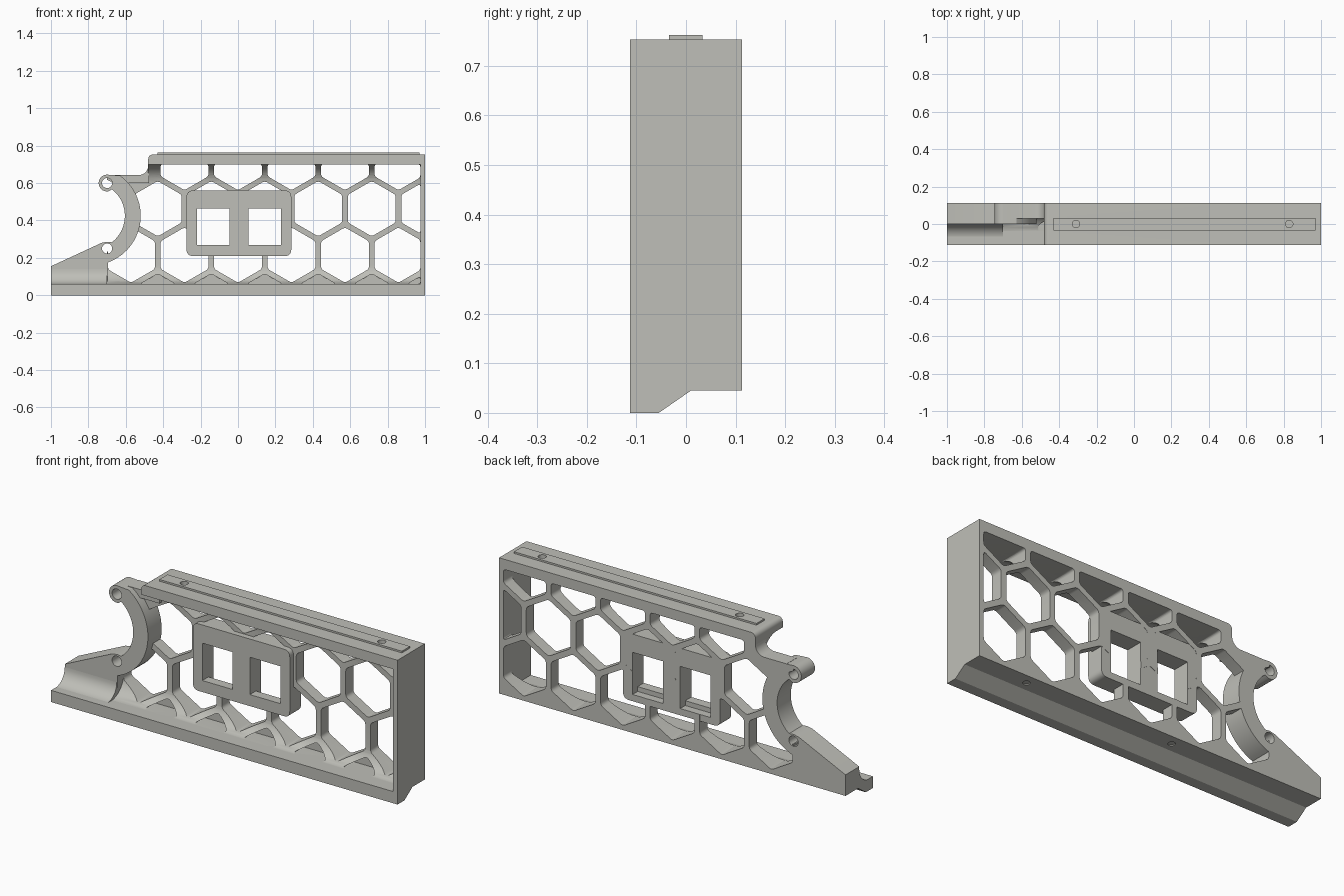
import bpy, bmesh, math
from mathutils import Vector

if "Cube" in bpy.data.objects:
    bpy.data.objects.remove(bpy.data.objects["Cube"])

mat = bpy.data.materials.new("warm_grey")
mat.diffuse_color = (0.52, 0.52, 0.48, 1)
mat.use_nodes = True
mat.node_tree.nodes["Principled BSDF"].inputs["Base Color"].default_value = mat.diffuse_color
FRONT, BACK, FACE = -0.113, 0.113, 0.05   # depth limits, lattice front
TOP = 0.753
parts = []


def prism(name, outlines, axis, a, b, helper=False):
    """Extrude one or more 2D outlines along an axis from a to b."""
    put = {'x': lambda p, t: (t, p[0], p[1]),
           'y': lambda p, t: (p[0], t, p[1]),
           'z': lambda p, t: (p[0], p[1], t)}[axis]
    bm = bmesh.new()
    for pts in outlines:
        lo = [bm.verts.new(put(p, a)) for p in pts]
        hi = [bm.verts.new(put(p, b)) for p in pts]
        bm.faces.new(lo)
        bm.faces.new(hi[::-1])
        n = len(pts)
        for i in range(n):
            j = (i + 1) % n
            bm.faces.new((lo[j], lo[i], hi[i], hi[j]))
    bmesh.ops.recalc_face_normals(bm, faces=bm.faces)
    me = bpy.data.meshes.new(name)
    bm.to_mesh(me)
    bm.free()
    ob = bpy.data.objects.new(name, me)
    bpy.context.collection.objects.link(ob)
    if helper:
        ob.hide_render = True
    else:
        me.materials.append(mat)
        parts.append(ob)
    return ob


def cut(ob, cutters):
    bpy.context.view_layer.objects.active = ob
    for c in cutters:
        m = ob.modifiers.new("cut", 'BOOLEAN')
        m.operation, m.solver, m.object = 'DIFFERENCE', 'EXACT', c
        bpy.ops.object.modifier_apply(modifier=m.name)


def arc(cx, cy, r, a0, a1, n=16):
    return [(cx + r * math.cos(math.radians(a0 + (a1 - a0) * i / n)),
             cy + r * math.sin(math.radians(a0 + (a1 - a0) * i / n))) for i in range(n + 1)]


def circle(cx, cy, r, n=24):
    return arc(cx, cy, r, 0, 360, n)[:-1]


def rect(x0, x1, z0, z1):
    return [(x0, z0), (x1, z0), (x1, z1), (x0, z1)]


def rounded(pts, r, n=4):
    """Replace each corner by a small curve."""
    out = []
    for i, p in enumerate(pts):
        p = Vector(p)
        d0, d1 = Vector(pts[i - 1]) - p, Vector(pts[(i + 1) % len(pts)]) - p
        a = p + d0.normalized() * min(r, d0.length * 0.45)
        b = p + d1.normalized() * min(r, d1.length * 0.45)
        for k in range(n + 1):
            t = k / n
            out.append(tuple(a * (1 - t) ** 2 + p * 2 * t * (1 - t) + b * t * t))
    return out


def clip(pts, i, limit, sign):
    """Keep the part of a polygon on one side of an axis-aligned line."""
    out = []
    for k, q in enumerate(pts):
        p = pts[k - 1]
        dp, dq = sign * (p[i] - limit), sign * (q[i] - limit)
        if (dp >= 0) != (dq >= 0):
            t = dp / (dp - dq)
            out.append((p[0] + (q[0] - p[0]) * t, p[1] + (q[1] - p[1]) * t))
        if dq >= 0:
            out.append(q)
    return out


# Honeycomb cutters
PITCH, R = 0.286, 0.148


def cell(cx, cz):
    pts = [(cx + R * math.sin(k * math.pi / 3), cz + R * math.cos(k * math.pi / 3))
           for k in range(6)]
    for i, limit, sign in ((0, -0.695, 1), (0, 0.975, -1), (1, 0.061, 1), (1, 0.70, -1)):
        pts = clip(pts, i, limit, sign)
    return rounded(pts, 0.015)


through = [cell(PITCH * k, 0.71) for k in range(-1, 4)]
through += [cell(PITCH * (k + 0.5), 0.463) for k in range(-2, 4)]
through += [cell(PITCH * k, 0.215) for k in range(-2, 4)]
pockets = [cell(PITCH * (k + 0.5), -0.033) for k in range(-2, 4)]
cells = prism("cell_cutter", through, 'y', -0.2, 0.2, True)
blind = prism("pocket_cutter", pockets, 'y', -0.2, FACE + 0.004, True)
windows = prism("window_cutter", [rect(-0.22, -0.045, 0.27, 0.465),
                                  rect(0.055, 0.23, 0.27, 0.465)], 'y', -0.2, 0.2, True)
recess = prism("recess_cutter", [rect(-0.22, -0.045, 0.245, 0.465),
                                 rect(0.055, 0.23, 0.245, 0.465)], 'y', 0.07, 0.2, True)
HX, HZ = -0.785, 0.425                    # centre of the round cradle
round_cut = prism("cradle_cutter", [circle(HX, HZ, 0.21, 48)], 'y', -0.2, 0.2, True)

# Lattice panel with coves towards the rail and the shelf
low_cove = arc(FACE - 0.1, 0.16, 0.1, 270, 360, 10)
high_cove = arc(FACE - 0.11, 0.59, 0.11, 0, 90, 10)
panel = prism("lattice_panel", [[(BACK, 0.05), (FACE - 0.1, 0.05)] + low_cove + high_cove
                                + [(FACE - 0.11, 0.72), (BACK, 0.72)]], 'x', -0.48, 0.98)
cut(panel, [cells, blind, windows, recess])
side = prism("lattice_panel_left", [[(BACK, 0.05), (FACE - 0.1, 0.05)] + low_cove
                                    + [(FACE, 0.64), (BACK, 0.64)]], 'x', -0.70, -0.48)
cut(side, [cells, blind, round_cut])

# Bottom rail with sloped underside, and screw holes
foot = [(FRONT, 0), (-0.055, 0), (0.01, 0.045), (BACK, 0.045)]
rail = prism("bottom_rail", [foot + [(BACK, 0.061), (FRONT, 0.061)]], 'x', -1, 0.98)
cut(rail, [prism("rail_hole_cutter", [circle(0.68, 0.06, 0.018), circle(-0.17, 0.06, 0.018)],
                 'z', 0.02, 0.056, True)])

# End wall
prism("end_wall", [foot + [(BACK, TOP), (FRONT, TOP)]], 'x', 0.975, 1)

# Top shelf with rounded left corner, and raised strip
shelf = prism("top_shelf", [[(0.98, 0.70), (0.98, TOP)] + arc(-0.455, TOP - 0.025, 0.025, 90, 180, 6)
                            + [(-0.48, 0.70)]], 'y', FRONT, BACK)
strip = prism("top_strip", [rect(-0.43, 0.97, -0.034, 0.033)], 'z', TOP - 0.005, 0.762)
screws = prism("screw_cutter", [circle(-0.31, 0, 0.02), circle(0.83, 0, 0.02)],
               'z', 0.60, 0.80, True)
cut(shelf, [screws])
cut(strip, [screws])

# Cradle arm with two lugs and its sloped base
arm = prism("cradle_arm", [[(-1, 0.05), (-1, 0.155), (-0.73, 0.280), (-0.70, 0.286)]
                           + arc(HX, HZ, 0.18, -52, 52, 24)
                           + arc(-0.70, 0.60, 0.045, 280, 90, 14)
                           + arc(HX, HZ, 0.265, 54, -70, 28)
                           + [(-0.70, 0.05)]], 'y', 0, BACK)
cut(arm, [prism("lug_cutter", [circle(-0.70, 0.60, 0.027), circle(-0.70, 0.25, 0.027)],
                'y', -0.2, 0.2, True)])
prism("base_cove", [[(0.03, 0.055), (-0.08, 0.055)] + arc(-0.08, 0.14, 0.08, 270, 360, 10)
                    + [(0.03, 0.14)]], 'x', -1, -0.70)

# Web joining the cradle arm to the shelf
prism("shelf_web", [[(-0.66, 0.60), (-0.66, 0.643)] + arc(-0.53, 0.693, 0.05, 270, 360, 8)
                    + [(-0.475, 0.71), (-0.475, 0.60)]], 'y', 0.03, BACK)

# Twin window frame
frame = prism("window_frame", [rounded(rect(-0.275, 0.285, 0.21, 0.56), 0.035, 6)],
              'y', 0.02, BACK - 0.001)
cut(frame, [windows, recess])

# Smooth curved surfaces, keep hard edges
bpy.ops.object.select_all(action='DESELECT')
for ob in parts:
    ob.select_set(True)
bpy.context.view_layer.objects.active = parts[0]
bpy.ops.object.shade_smooth_by_angle(angle=math.radians(30))
